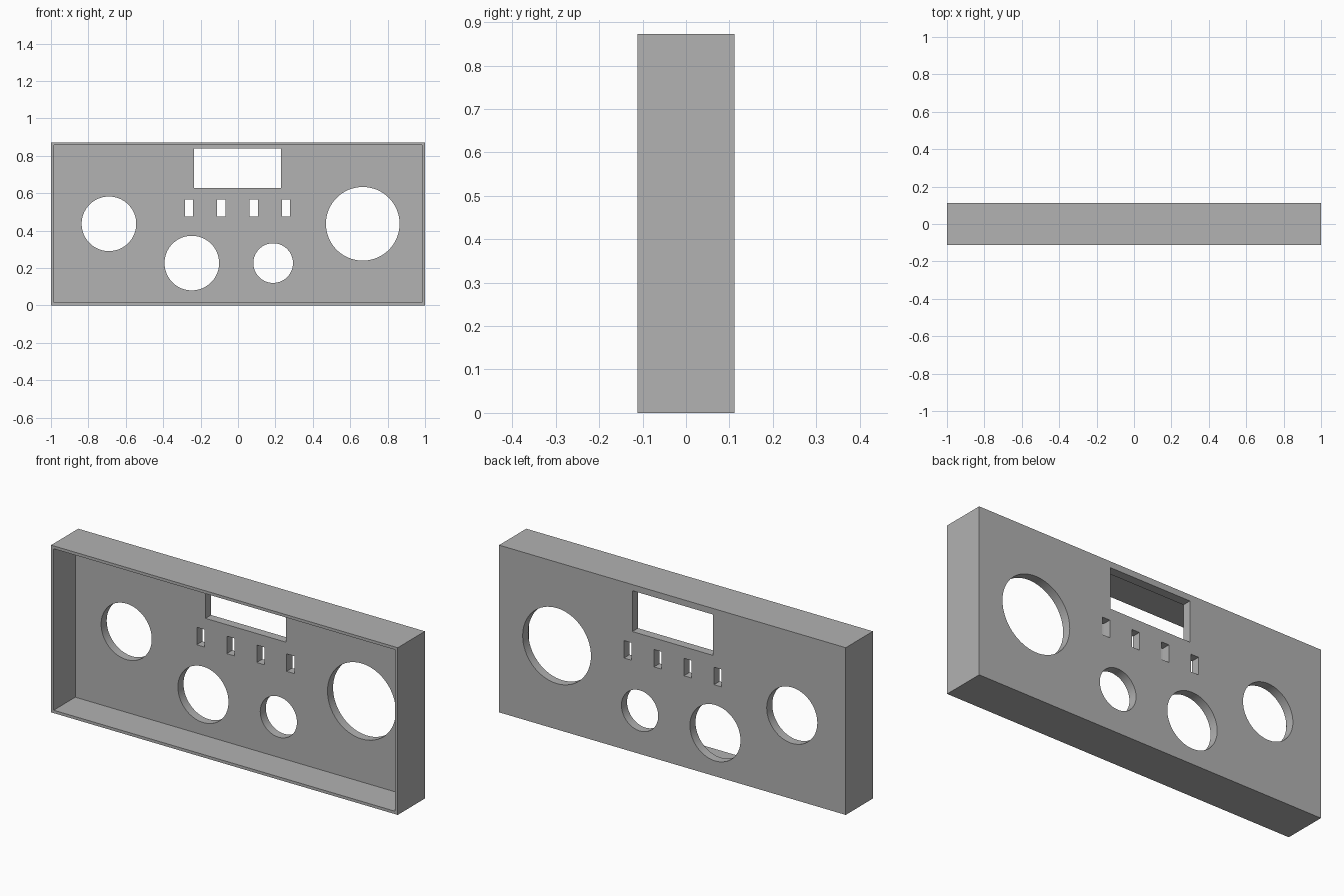
import bpy
from math import pi, radians

cube = bpy.data.objects.get("Cube")
if cube:
    bpy.data.objects.remove(cube, do_unlink=True)

WIDTH, DEPTH, HEIGHT = 2.0, 0.224, 0.872
WALL, PANEL = 0.015, 0.046
FRONT, BACK = -DEPTH / 2, DEPTH / 2

grey = bpy.data.materials.new("mid grey")
grey.use_nodes = True
colour = (0.445, 0.445, 0.445, 1)
grey.diffuse_color = colour
grey.node_tree.nodes["Principled BSDF"].inputs["Base Color"].default_value = colour


def box(name, x0, x1, y0, y1, z0, z1):
    bpy.ops.mesh.primitive_cube_add(
        size=1, location=((x0 + x1) / 2, (y0 + y1) / 2, (z0 + z1) / 2))
    ob = bpy.context.object
    ob.name = name
    ob.scale = (x1 - x0, y1 - y0, z1 - z0)
    bpy.ops.object.transform_apply(location=True, rotation=True, scale=True)
    ob.data.materials.append(grey)
    return ob


def cylinder(name, x, z, radius):
    bpy.ops.mesh.primitive_cylinder_add(
        vertices=64, radius=radius, depth=0.2,
        location=(x, BACK, z), rotation=(pi / 2, 0, 0))
    ob = bpy.context.object
    ob.name = name
    bpy.ops.object.transform_apply(location=True, rotation=True, scale=True)
    ob.data.materials.append(grey)
    return ob


def cut(target, cutter):
    cutter.hide_render = True
    bpy.context.view_layer.objects.active = target
    mod = target.modifiers.new("cut", "BOOLEAN")
    mod.operation, mod.solver, mod.object = "DIFFERENCE", "EXACT", cutter
    bpy.ops.object.modifier_apply(modifier=mod.name)
    bpy.data.objects.remove(cutter, do_unlink=True)


# Open-fronted tray
housing = box("panel_housing", -WIDTH / 2, WIDTH / 2, FRONT, BACK, 0, HEIGHT)
cut(housing, box("tray_cutter", -WIDTH / 2 + WALL, WIDTH / 2 - WALL,
                 FRONT - 0.1, BACK - PANEL, WALL, HEIGHT - WALL))

# Round gauge holes: x, z, radius
for x, z, r in ((-0.69, 0.436, 0.146), (-0.247, 0.226, 0.146),
                (0.188, 0.226, 0.106), (0.667, 0.436, 0.197)):
    cut(housing, cylinder("gauge_cutter", x, z, r))

# Display window
cut(housing, box("window_cutter", -0.234, 0.231, 0, BACK + 0.1, 0.627, 0.84))

# Row of small switch slots
for i in range(4):
    x = -0.262 + 0.173 * i
    cut(housing, box("slot_cutter", x - 0.022, x + 0.022,
                     0, BACK + 0.1, 0.476, 0.567))

# Smooth hole walls, crisp box edges
bpy.ops.object.select_all(action="DESELECT")
housing.select_set(True)
bpy.context.view_layer.objects.active = housing
bpy.ops.object.shade_smooth_by_angle(angle=radians(30))
